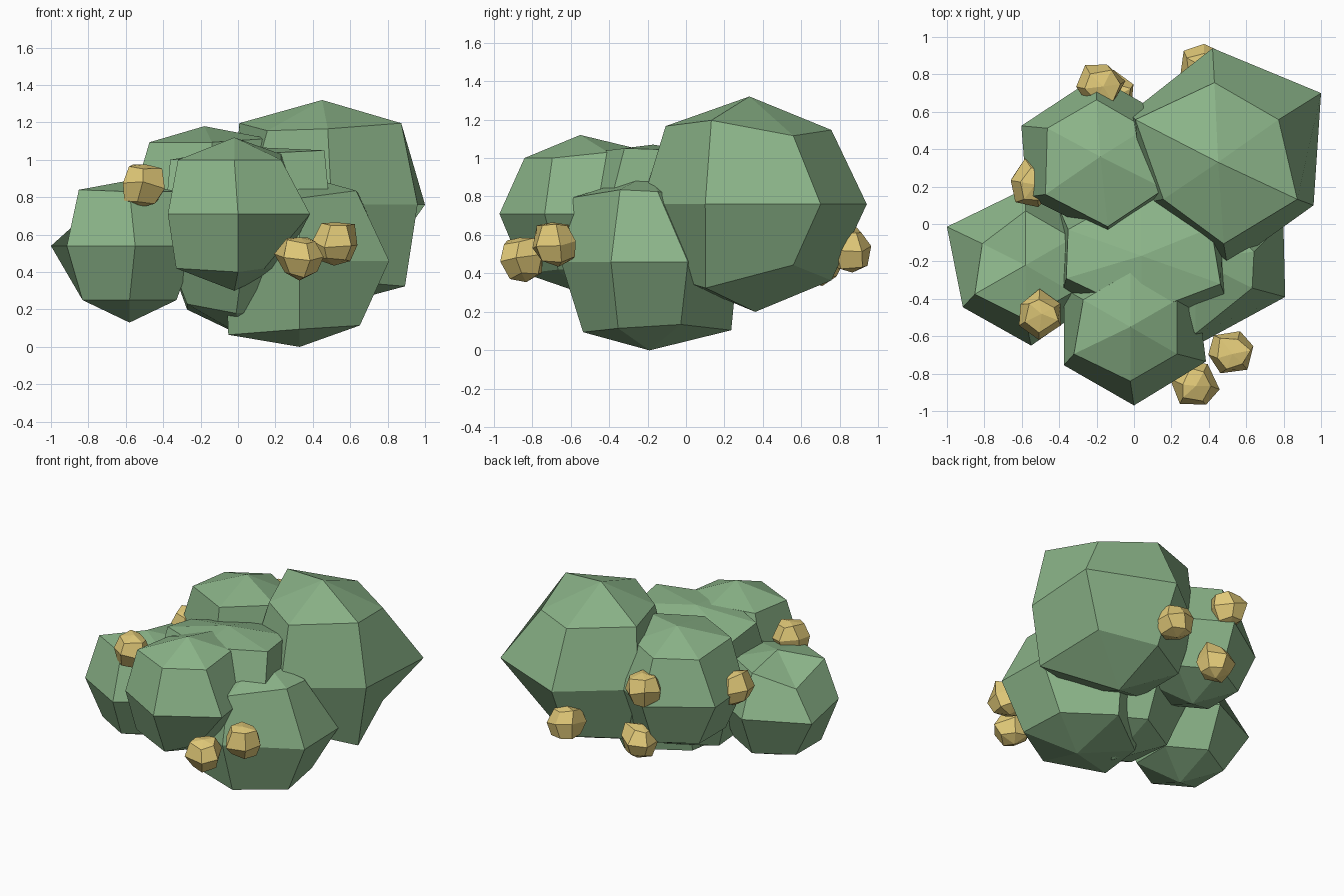
import bpy, bmesh, math, random
from mathutils import Vector, Euler

cube = bpy.data.objects.get("Cube")
if cube:
    bpy.data.objects.remove(cube)


def make_material(name, colour):
    mat = bpy.data.materials.new(name)
    mat.use_nodes = True
    mat.diffuse_color = colour
    mat.node_tree.nodes["Principled BSDF"].inputs["Base Color"].default_value = colour
    return mat


leaf_green = make_material("leaf green", (0.26, 0.46, 0.25, 1))
berry_gold = make_material("berry gold", (0.76, 0.59, 0.19, 1))

SEGMENTS = 6
UPPER, MIDDLE, LOWER, TOP = range(4)


def faceted_ball(name, centre, radius, mat, nudges, turn=(0, 0, 0)):
    """Six-sided ball with three rings; nudges shift single (ring, corner) points."""
    rotation = Euler(turn).to_matrix()
    bm = bmesh.new()

    def point(offset, key=None):
        shifted = Vector(offset) + Vector(nudges.get(key, (0, 0, 0)))
        return bm.verts.new(Vector(centre) + rotation @ shifted)

    rings = []
    for ring in (UPPER, MIDDLE, LOWER):
        tilt = math.radians(45 * (ring + 1))
        row = []
        for corner in range(SEGMENTS):
            a = math.radians(30 + 60 * corner)
            pos = Vector((math.sin(tilt) * math.cos(a),
                          math.sin(tilt) * math.sin(a), math.cos(tilt))) * radius
            row.append(point(pos, (ring, corner)))
        rings.append(row)
    top, bottom = point((0, 0, radius), (TOP, 0)), point((0, 0, -radius))
    for i in range(SEGMENTS):
        j = (i + 1) % SEGMENTS
        bm.faces.new((top, rings[UPPER][i], rings[UPPER][j]))
        bm.faces.new((bottom, rings[LOWER][j], rings[LOWER][i]))
        for a, b in zip(rings, rings[1:]):
            bm.faces.new((a[i], b[i], b[j], a[j]))
    bmesh.ops.recalc_face_normals(bm, faces=bm.faces)
    mesh = bpy.data.meshes.new(name)
    bm.to_mesh(mesh)
    bm.free()
    mesh.materials.append(mat)
    obj = bpy.data.objects.new(name, mesh)
    bpy.context.collection.objects.link(obj)


# Leaf clumps
faceted_ball("back_left_clump", (0.43, 0.36, 0.76), 0.56, leaf_green, {
    (MIDDLE, 0): (0.085, 0.06, 0), (MIDDLE, 1): (-0.01, 0.02, 0),
    (MIDDLE, 2): (0.03, -0.05, 0), (MIDDLE, 3): (0.1, 0.03, 0),
    (MIDDLE, 4): (0.07, -0.03, 0), (MIDDLE, 5): (0.045, 0.02, 0),
    (UPPER, 0): (0, 0, -0.04), (UPPER, 1): (0, 0, -0.01),
    (UPPER, 2): (-0.08, 0, 0.04), (TOP, 0): (0.02, -0.03, 0),
    (UPPER, 3): (0.07, -0.03, 0), (UPPER, 4): (0.05, -0.07, 0.01),
    (UPPER, 5): (0.1, -0.03, 0.04), (LOWER, 0): (0, 0, 0.08),
    (LOWER, 5): (0.12, -0.06, -0.04)})
faceted_ball("low_left_clump", (0.33, -0.19, 0.46), 0.46, leaf_green, {
    (MIDDLE, 0): (0.07, -0.03, 0), (MIDDLE, 5): (0.08, 0.03, 0),
    (UPPER, 0): (0.03, -0.12, 0.04), (UPPER, 4): (0, -0.07, 0.01),
    (UPPER, 5): (0.02, 0.01, 0.05),
    (LOWER, 1): (0, 0.1, -0.03), (LOWER, 2): (-0.08, 0, -0.05),
    (LOWER, 3): (-0.1, 0, -0.07), (LOWER, 4): (0, -0.02, -0.04),
    (LOWER, 5): (0.04, 0, -0.02)})
faceted_ball("front_clump", (-0.02, -0.55, 0.71), 0.41, leaf_green, {
    (MIDDLE, 4): (0.02, -0.01, 0), (MIDDLE, 5): (0.05, 0.02, 0),
    (UPPER, 0): (0, 0, 0.03), (UPPER, 1): (0, 0, 0.05),
    (UPPER, 3): (-0.05, 0, 0), (LOWER, 3): (-0.06, 0, 0),
    (LOWER, 4): (0.02, 0, -0.02), (LOWER, 5): (-0.09, 0.03, 0)})
faceted_ball("right_clump", (-0.58, -0.22, 0.54), 0.41, leaf_green, {
    (MIDDLE, 2): (-0.065, 0, 0), (MIDDLE, 3): (0.02, -0.02, 0),
    (MIDDLE, 4): (0.03, -0.02, 0), (UPPER, 2): (0.02, -0.03, -0.12),
    (UPPER, 3): (-0.02, -0.01, 0.01), (TOP, 0): (0, 0, -0.06)})
faceted_ball("back_right_clump", (-0.2, 0.36, 0.76), 0.43, leaf_green, {
    (MIDDLE, 2): (-0.03, -0.05, 0), (MIDDLE, 4): (0.06, 0, 0),
    (UPPER, 3): (-0.01, -0.05, 0.03), (UPPER, 4): (0.06, -0.07, 0.03),
    (UPPER, 5): (0.1, -0.02, 0.05), (TOP, 0): (0.02, 0, -0.01)})
faceted_ball("middle_clump", (0.04, -0.17, 0.56), 0.51, leaf_green, {
    (UPPER, 0): (0.06, -0.03, 0.12), (UPPER, 1): (0, 0, 0.04),
    (UPPER, 2): (-0.08, -0.04, 0.04), (UPPER, 3): (-0.09, 0.06, 0.08),
    (UPPER, 4): (0, 0.05, 0.11), (UPPER, 5): (0.11, 0.03, 0.13),
    (MIDDLE, 5): (0.02, 0, 0.08), (LOWER, 3): (0, 0, 0.03),
    (LOWER, 4): (-0.05, 0.1, -0.02), (LOWER, 5): (-0.08, 0.04, 0)})

# Berries, each slightly lumpy, flattened on top and turned
random.seed(4)
berries = [(-0.51, -0.48, 0.87), (-0.18, 0.74, 0.87), (-0.54, 0.22, 0.78),
           (0.37, 0.85, 0.53), (0.52, -0.68, 0.56), (0.33, -0.85, 0.48),
           (-0.11, 0.69, 0.46)]
for n, place in enumerate(berries):
    lumps = {(ring, corner): [random.uniform(-0.015, 0.015) for _ in range(3)]
             for ring in (UPPER, MIDDLE, LOWER) for corner in range(SEGMENTS)}
    lumps[TOP, 0] = (0, 0, -0.02)
    faceted_ball(f"berry_{n + 1}", place, 0.127, berry_gold, lumps,
                 (0.15 * math.sin(n), 0.15 * math.cos(n), 0.7 * n))
